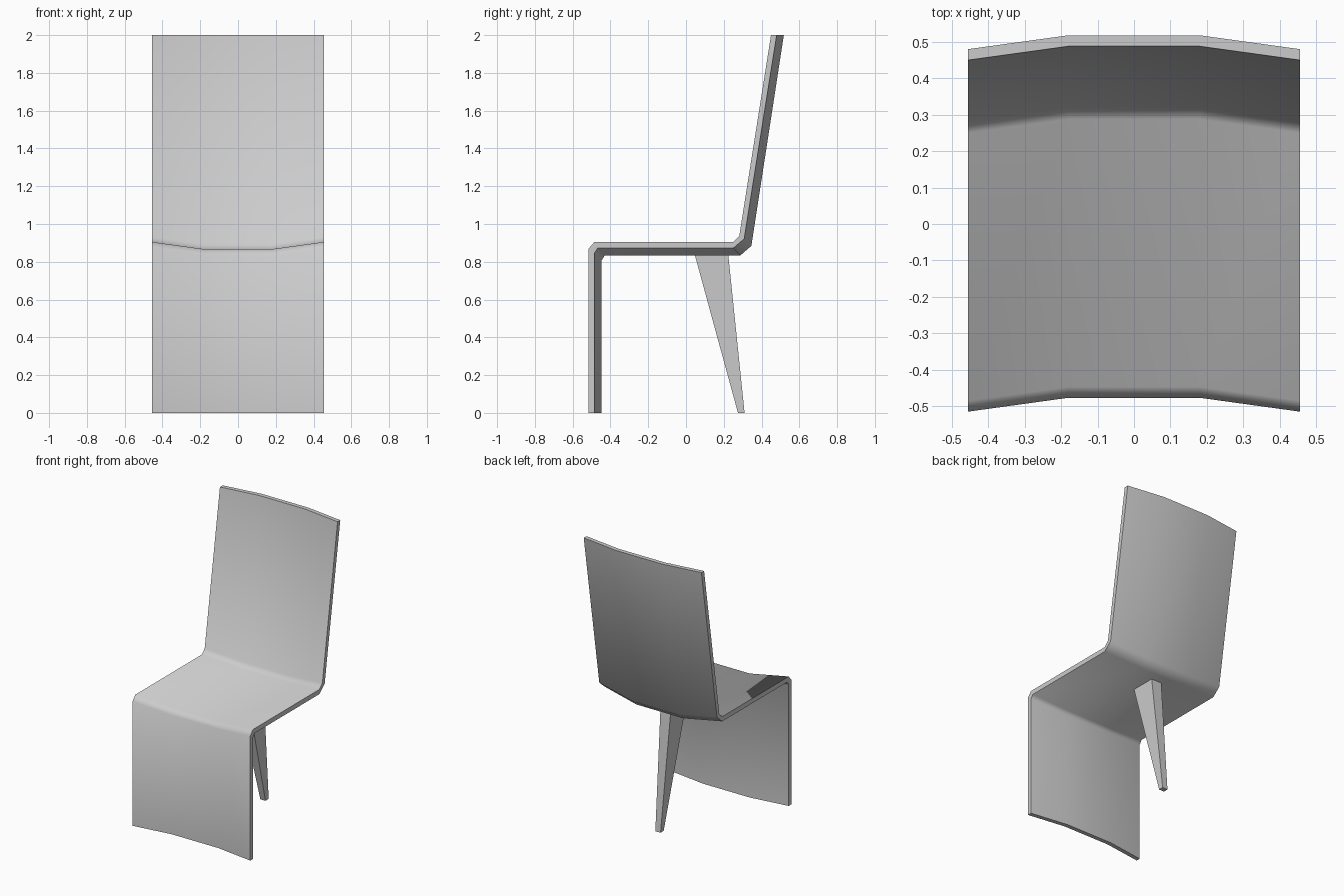
import bpy
import bmesh

if "Cube" in bpy.data.objects:
    bpy.data.objects.remove(bpy.data.objects["Cube"])


def finish(name, bm, angle=None):
    bmesh.ops.recalc_face_normals(bm, faces=bm.faces)
    mesh = bpy.data.meshes.new(name)
    bm.to_mesh(mesh)
    bm.free()
    ob = bpy.data.objects.new(name, mesh)
    bpy.context.collection.objects.link(ob)
    if angle:
        bpy.context.view_layer.objects.active = ob
        ob.select_set(True)
        bpy.ops.object.shade_smooth_by_angle(angle=angle)
        ob.select_set(False)
    return ob


# Seat shell: closed side profile (y, z), swept across a dished cross-section
upper = [(-0.515, 0), (-0.515, 0.87), (-0.485, 0.905), (0.25, 0.905), (0.282, 0.937), (0.45, 2)]
lower = [(-0.485, 0), (-0.485, 0.845), (-0.468, 0.872), (0.25, 0.872), (0.308, 0.922), (0.48, 2)]
profile = upper + lower[::-1]
stations = [(-0.455, 0), (-0.18, 0.038), (0.18, 0.038), (0.455, 0)]  # x, dish depth

bm = bmesh.new()
rows = []
for x, d in stations:
    # ends stay level at floor and top; bends drop with the dish
    rows.append([bm.verts.new((x, y + d, z if z in (0, 2) else z - d)) for y, z in profile])
n = len(profile)
for a, b in zip(rows, rows[1:]):
    for i in range(n):
        j = (i + 1) % n
        bm.faces.new((a[i], a[j], b[j], b[i]))
# side rims as quad strips
for row in (rows[0], rows[-1]):
    for i in range(len(upper) - 1):
        bm.faces.new((row[i], row[i + 1], row[n - 2 - i], row[n - 1 - i]))
finish("seat_shell", bm, 1.0)

# Rear leg: tapered four-sided post leaning back
bm = bmesh.new()
rings = []
for z, y0, y1, w in [(0, 0.275, 0.31, 0.02), (0.835, 0.047, 0.224, 0.04)]:
    rings.append([bm.verts.new(p) for p in ((-w, y0, z), (w, y0, z), (w, y1, z), (-w, y1, z))])
for i in range(4):
    j = (i + 1) % 4
    bm.faces.new((rings[0][i], rings[0][j], rings[1][j], rings[1][i]))
for ring in rings:
    bm.faces.new(ring)
finish("rear_leg", bm)
